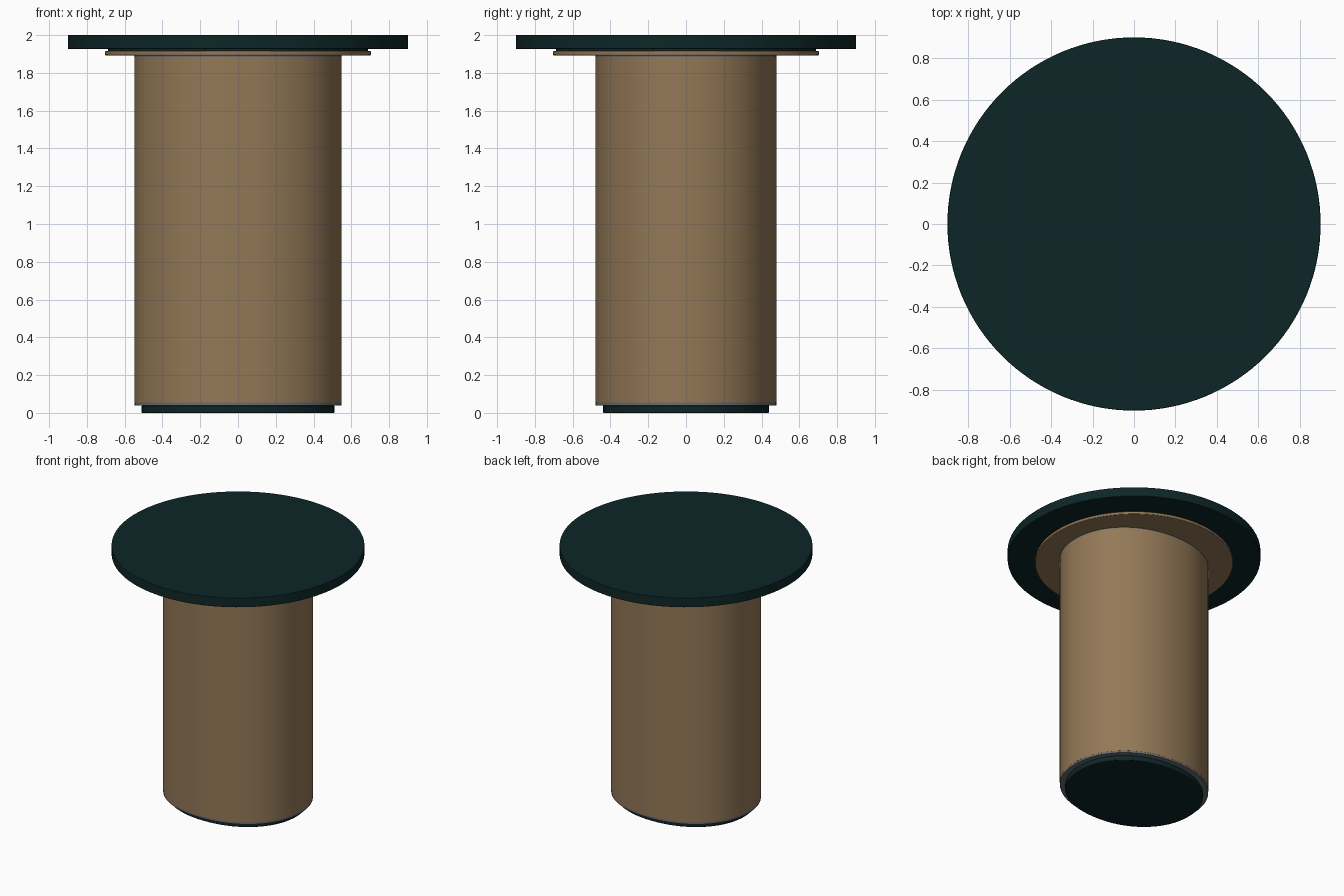
import bpy, bmesh, math

if "Cube" in bpy.data.objects:
    bpy.data.objects.remove(bpy.data.objects["Cube"])


def material(name, rgb):
    m = bpy.data.materials.new(name)
    m.diffuse_color = (*rgb, 1.0)
    m.use_nodes = True
    m.node_tree.nodes["Principled BSDF"].inputs["Base Color"].default_value = m.diffuse_color
    return m


dark = material("dark_green", (0.0044, 0.0194, 0.0203))
wood = material("warm_wood", (0.295, 0.190, 0.095))
steel = material("grey_steel", (0.141, 0.156, 0.165))


def slab(name, a, b, z0, z1, mat, power=2.0, bevel=0.0, sides=128):
    """Vertical prism with a (super)elliptical outline and optional rounded rims."""
    bm = bmesh.new()
    ring = []
    for i in range(sides):
        t = 2 * math.pi * i / sides
        c, s = math.cos(t), math.sin(t)
        x = a * math.copysign(abs(c) ** (2 / power), c)
        y = b * math.copysign(abs(s) ** (2 / power), s)
        ring.append(bm.verts.new((x, y, z0)))
    bottom = bm.faces.new(ring)
    top = bmesh.ops.extrude_face_region(bm, geom=[bottom])["geom"]
    for v in top:
        if isinstance(v, bmesh.types.BMVert):
            v.co.z = z1
    bmesh.ops.recalc_face_normals(bm, faces=bm.faces[:])
    me = bpy.data.meshes.new(name)
    bm.to_mesh(me)
    bm.free()
    me.materials.append(mat)
    ob = bpy.data.objects.new(name, me)
    bpy.context.collection.objects.link(ob)
    if bevel:
        mod = ob.modifiers.new("rounded_rim", 'BEVEL')
        mod.width = bevel
        mod.segments = 2
        mod.limit_method = 'ANGLE'
        mod.angle_limit = math.radians(60)
    bpy.ops.object.select_all(action='DESELECT')
    ob.select_set(True)
    bpy.context.view_layer.objects.active = ob
    bpy.ops.object.shade_smooth_by_angle(angle=math.radians(30))
    return ob


# Foot and steel plate under the column
slab("foot", 0.51, 0.44, 0.0, 0.04, dark, 2.1, 0.004)
slab("bottom_plate", 0.547, 0.478, 0.04, 0.055, steel, 2.1)

# Oval column and its thin top plate
slab("column", 0.548, 0.479, 0.055, 1.885, wood, 2.1)
slab("top_plate", 0.547, 0.478, 0.0 + 1.885, 1.893, steel, 2.1)

# Collar discs and round table top
slab("collar", 0.705, 0.705, 1.893, 1.915, wood, bevel=0.004)
slab("spacer", 0.688, 0.688, 1.915, 1.927, dark)
slab("table_top", 0.9, 0.9, 1.927, 2.0, dark, bevel=0.003)
